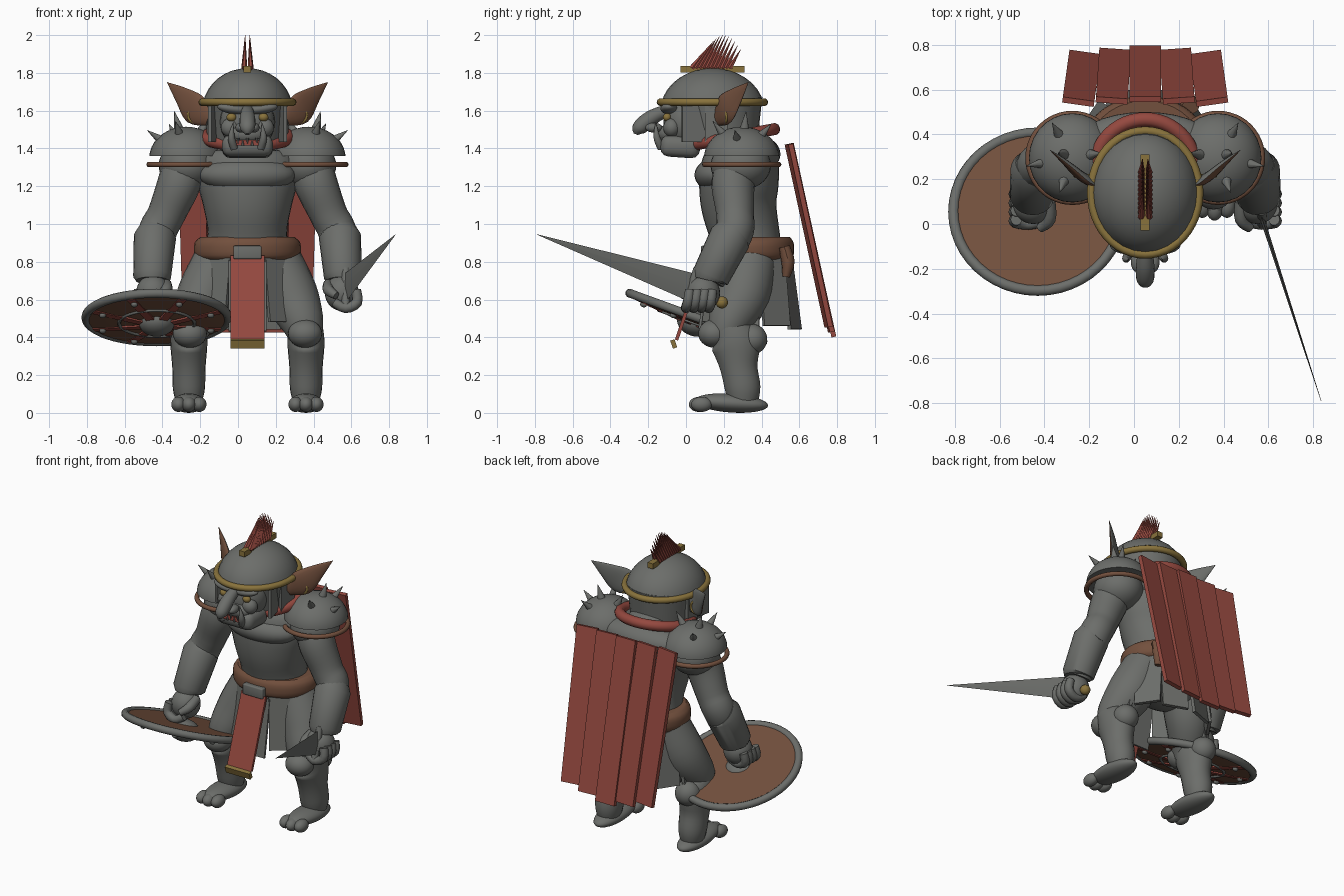
import bpy, bmesh, math
from math import radians, sin, cos, pi
from mathutils import Vector, Matrix, Euler

cube = bpy.data.objects.get("Cube")
if cube:
    bpy.data.objects.remove(cube)

BODY = Matrix.Translation((0.05, 0, 0))     # the body stands slightly off centre


def material(name, rgb):
    m = bpy.data.materials.new(name)
    m.use_nodes = True
    m.diffuse_color = (*rgb, 1)
    m.node_tree.nodes["Principled BSDF"].inputs["Base Color"].default_value = (*rgb, 1)
    return m


GRAY = material("stone gray", (0.15, 0.155, 0.145))
RED = material("cloth red", (0.30, 0.066, 0.05))
BROWN = material("leather brown", (0.17, 0.08, 0.047))
GOLD = material("dull gold", (0.25, 0.17, 0.045))


def finish(name, bm, mat, xf=BODY):
    bmesh.ops.recalc_face_normals(bm, faces=bm.faces)
    me = bpy.data.meshes.new(name)
    bm.to_mesh(me)
    bm.free()
    me.materials.append(mat)
    me.transform(xf)
    me.shade_smooth()
    me.set_sharp_from_angle(angle=radians(38))
    ob = bpy.data.objects.new(name, me)
    bpy.context.collection.objects.link(ob)
    return ob


def place(loc, scale, rot):
    return Matrix.LocRotScale(Vector(loc), Euler([radians(a) for a in rot]), Vector(scale))


def box(name, loc, size, mat, rot=(0, 0, 0), bevel=0, xf=BODY):
    bm = bmesh.new()
    bmesh.ops.create_cube(bm, size=1, matrix=place(loc, size, rot))
    if bevel:
        bmesh.ops.bevel(bm, geom=bm.edges, offset=bevel, segments=3, profile=0.5, affect='EDGES')
    return finish(name, bm, mat, xf)


def ball(name, loc, radii, mat, rot=(0, 0, 0), cut=None, xf=BODY):
    bm = bmesh.new()
    bmesh.ops.create_uvsphere(bm, u_segments=28, v_segments=18, radius=1, matrix=place(loc, radii, rot))
    if cut is not None:                      # keep only the dome above this height
        bmesh.ops.bisect_plane(bm, geom=bm.verts[:] + bm.edges[:] + bm.faces[:],
                               plane_co=(0, 0, cut), plane_no=(0, 0, 1), clear_inner=True)
        bmesh.ops.holes_fill(bm, edges=[e for e in bm.edges if e.is_boundary])
    return finish(name, bm, mat, xf)


def bridge(bm, rings, closed=False):
    n = len(rings[0])
    for a, b in zip(rings, rings[1:] + (rings[:1] if closed else [])):
        for i in range(n):
            bm.faces.new((a[i], a[(i + 1) % n], b[(i + 1) % n], b[i]))


def ring(name, loc, rx, ry, thick, mat, rot=(0, 0, 0), xf=BODY):
    bm = bmesh.new()
    m = place(loc, (1, 1, 1), rot)
    rings = []
    for i in range(48):
        a = 2 * pi * i / 48
        rings.append([bm.verts.new(m @ Vector(((rx + thick * cos(b)) * cos(a), (ry + thick * cos(b)) * sin(a),
                                               thick * sin(b)))) for b in (2 * pi * j / 10 for j in range(10))])
    bridge(bm, rings, True)
    return finish(name, bm, mat, xf)


def curve_points(pts, k):
    out = []
    v = [Vector(p) for p in pts]
    for i in range(len(v) - 1):
        a, b, c, d = v[max(i - 1, 0)], v[i], v[i + 1], v[min(i + 2, len(v) - 1)]
        for j in range(k):
            t = j / k
            out.append((2 * b + (c - a) * t + (2 * a - 5 * b + 4 * c - d) * t ** 2
                        + (3 * b - a - 3 * c + d) * t ** 3) / 2)
    return out + [v[-1]]


def loft(name, pts, mat, sides=20, k=4, ref=None, xf=BODY):
    """Tube through points (x, y, z, radius[, second radius])."""
    path = curve_points([(*p, p[3]) if len(p) == 4 else p for p in pts], k)
    centre = [Vector(p[:3]) for p in path]
    whole = (centre[-1] - centre[0]).normalized()
    ref = ref or Vector((0, 0, 1) if abs(whole.z) < 0.8 else (0, 1, 0))
    bm = bmesh.new()
    rings = []
    for i, c in enumerate(centre):
        t = (centre[min(i + 1, len(path) - 1)] - centre[max(i - 1, 0)]).normalized()
        u = t.cross(ref).normalized()
        v = u.cross(t)
        ru, rv = max(path[i][3], 0.001), max(path[i][4], 0.001)
        rings.append([bm.verts.new(c + u * ru * cos(a) + v * rv * sin(a))
                      for a in (2 * pi * j / sides for j in range(sides))])
    bridge(bm, rings)
    bm.faces.new(rings[0])
    bm.faces.new(rings[-1])
    return finish(name, bm, mat, xf)


def cone(name, base, tip, r, mat, sides=10, xf=BODY):
    return loft(name, [(*base, r), (*tip, 0.001)], mat, sides, 1, xf=xf)


# Torso, belt and hips
loft("torso", [(0, .34, .78, .23, .18), (0, .31, .95, .21, .185), (0, .28, 1.1, .235, .2),
               (0, .28, 1.22, .265, .21), (0, .29, 1.34, .26, .2), (0, .29, 1.42, .17, .15),
               (0, .24, 1.5, .12, .12)], GRAY, 32)
ball("chest", (0, .19, 1.26), (.255, .145, .1), GRAY)
ball("upper_back", (0, .37, 1.37), (.3, .13, .1), GRAY)
ball("hips", (0, .34, .74), (.24, .19, .15), GRAY)
loft("belt", [(0, .34, .81, .255, .21), (0, .34, .835, .28, .23), (0, .34, .9, .28, .23),
              (0, .34, .93, .25, .21)], BROWN, 36, 3)
box("belt_buckle", (0, .1, .85), (.15, .04, .07), GRAY, bevel=.008)
loft("belt_pouch", [(.2, .52, .88, .04, .03), (.2, .54, .8, .045, .035), (.2, .53, .72, .025, .02)], BROWN, 12)

# Hanging cloth at the front
box("loincloth", (0, .02, .61), (.18, .018, .47), RED, (-19 + 38, 0, 0)).data.transform(Matrix.Identity(4))
box("loincloth_hem", (0, -.065, .365), (.182, .024, .045), GOLD, (19, 0, 0)).name = "loincloth_hem"
for ob in (bpy.data.objects["loincloth"], bpy.data.objects["loincloth_hem"]):
    # lean the bottom forward
    ob.data.transform(Matrix.Translation((0, .02, .6)) @ Matrix.Rotation(radians(-38), 4, 'X')
                      @ Matrix.Translation((0, -.02, -.6))) if ob.name == "loincloth" else None
box("loincloth_lining", (0, .1, .62), (.2, .015, .38), GRAY, (-9, 0, 0))

# Cape of overlapping boards
for i in range(-2, 3):
    box(f"cape_board_{i + 3}", (.142 * i, .67 - .01 * abs(i), .915 + .012 * abs(i)),
        (.142, .026, 1.05 - .03 * abs(i)), RED, (12.4, 0, 4 * i))
ring("collar", (0, .25, 1.46), .22, .22, .033, RED, (11, 0, 0))

# Helmet with crest
ball("helmet", (0, .14, 1.6), (.24, .275, .225), GRAY, cut=1.64)
ring("helmet_band", (0, .14, 1.645), .24, .275, .02, GOLD)
loft("helmet_neck_guard", [(0, .19, 1.43, .19, .19), (0, .17, 1.65, .215, .235)], GRAY, 32, 1)
box("crest_bar", (0, .14, 1.82), (.04, .34, .035), GOLD)
for side in (-1, 1):
    for i in range(11):
        u = i / 10
        cone("crest_spike", (side * .017, .03 + .2 * u, 1.825),
             (side * .012, .13 + .16 * u, 1.91 + .09 * sin(pi * (.15 + .8 * u))), .016, RED, 6)

# Face
ball("face", (0, .01, 1.54), (.145, .13, .15), GRAY)
box("jaw", (0, -.03, 1.41), (.27, .21, .115), GRAY, (-4, 0, 0), .045)
ball("muzzle", (0, -.07, 1.475), (.11, .08, .06), GRAY)
loft("nose", [(0, -.07, 1.61, .03), (0, -.14, 1.585, .036), (0, -.2, 1.55, .042),
              (0, -.25, 1.505, .038), (0, -.265, 1.475, .012)], GRAY, 16)
box("mouth", (0, -.135, 1.43), (.13, .02, .03), RED)
for i in range(-2, 3):
    cone("tooth", (.025 * i, -.147, 1.455 - .04 * (i % 2)), (.025 * i, -.15, 1.425 + .02 * (i % 2)), .009, GRAY, 6)

# Shield frame: outer face points down and forward
SHIELD = Matrix.Translation((-.43, .055, .505)) @ Matrix.Rotation(radians(-20), 4, 'X')
loft("shield_board", [(0, 0, -.03, .25), (0, 0, -.015, .375), (0, 0, .012, .375)], BROWN, 48, 1, xf=SHIELD)
ring("shield_rim", (0, 0, 0), .375, .375, .024, GRAY, xf=SHIELD)
ring("shield_inner_band", (0, 0, -.032), .2, .2, .009, GRAY, xf=SHIELD)
ball("shield_boss", (0, 0, -.03), (.095, .095, .07), GRAY, xf=SHIELD)
for i in range(8):
    a = 2 * pi * (i + .5) / 8
    box("shield_strap", (.225 * cos(a), .225 * sin(a), -.03), (.27, .045, .009), RED, (0, -5, math.degrees(a)), xf=SHIELD)
    ball("shield_rivet", (.31 * cos(a), .31 * sin(a), -.032), (.018, .018, .014), GRAY, xf=SHIELD)

# Sword in the left hand
start, tip = Vector((.52, .03, .665)), Vector((.785, -.79, .945))
aim = (tip - start).normalized()
loft("sword_blade", [(*start, .01, .075), (*tip, .001, .001)], GRAY, 4, 1)
loft("sword_guard", [(*(start + Vector((0, 0, s * .1)) + Vector((0, s * .03, 0))), .022) for s in (-1, 1)], GRAY, 10, 1)
loft("sword_grip", [(*start, .022), (.5, .18, .59, .022)], BROWN, 12, 1)
ball("sword_pommel", (.5, .19, .585), (.032, .032, .032), GOLD)

# Mirrored parts
for s, side in ((-1, "right_"), (1, "left_")):
    ball(side + "eye", (s * .085, -.1, 1.565), (.026, .022, .022), GOLD)
    ball(side + "brow", (s * .075, -.09, 1.61), (.085, .045, .028), GRAY, (0, s * -8, 0))
    ball(side + "cheek", (s * .09, -.075, 1.51), (.05, .045, .05), GRAY)
    ball(side + "nostril", (s * .036, -.17, 1.51), (.028, .045, .026), GRAY)
    loft(side + "tusk", [(s * .07, -.13, 1.4, .02), (s * .085, -.155, 1.46, .018), (s * .075, -.16, 1.54, .001)], GRAY, 10)
    box(side + "cheek_guard", (s * .185, .04, 1.53), (.02, .125, .19), GRAY, (0, 0, s * 14))
    box(side + "ear_guard", (s * .2, .16, 1.53), (.02, .12, .19), GRAY, (0, 0, s * -6))

    # Ear: leather-coloured hollow on the side facing forward and outward
    facing = Vector((s * .6, -.8, 0))
    ear = loft(side + "ear", [(s * .2, .17, 1.56, .045, .02), (s * .28, .21, 1.61, .085, .022),
                              (s * .35, .27, 1.68, .05, .014), (s * .425, .33, 1.75, .001, .001)], GRAY, 16, 4, facing)
    ear.data.materials.append(BROWN)
    for f in ear.data.polygons:
        f.material_index = int(f.normal.dot(facing) > .25)
    ring(side + "earring", (s * .275, .215, 1.575), .038, .038, .008, GOLD, (90, 0, 0))

    # Shoulder armour
    ball(side + "shoulder", (s * .32, .29, 1.31), (.15, .16, .13), GRAY)
    ball(side + "shoulder_pad", (s * .325, .295, 1.35), (.195, .2, .165), GRAY, cut=1.36)
    ring(side + "shoulder_ring", (s * .325, .295, 1.315), .195, .195, .015, BROWN)
    for a, lift in ((-70, 50), (-10, 35), (60, 45), (20, 75), (170, 60)):
        d = Vector((s * cos(radians(a)) * cos(radians(lift)), sin(radians(a)) * cos(radians(lift)), sin(radians(lift))))
        hub = Vector((s * .325, .295, 1.35))
        cone(side + "shoulder_spike", hub + d * .155, hub + d * .255, .027, GRAY)

    # Arm, bracer and fist
    loft(side + "arm", [(s * .33, .29, 1.34, .11), (s * .36, .25, 1.22, .115), (s * .43, .26, 1.05, .1),
                        (s * .48, .25, .94, .1), (s * .5, .13, .7, .075)], GRAY, 20, 5)
    loft(side + "bracer", [(s * .482, .255, .95, .1), (s * .49, .235, .93, .112), (s * .505, .13, .72, .1),
                           (s * .505, .125, .7, .085)], GRAY, 24, 1)
    ball(side + "hand", (s * .5, .09, .635), (.09, .09, .095), GRAY)
    for i in range(4):
        y = .02 + .04 * i
        loft(side + "finger", [(s * .575, y, .65, .026), (s * .58, y - .01, .585, .028), (s * .52, y - .02, .555, .027),
                               (s * .46, y - .01, .585, .024)], GRAY, 10, 3, Vector((0, 1, 0)))
    loft(side + "thumb", [(s * .43, .1, .68, .03), (s * .43, .02, .65, .03), (s * .47, -.02, .62, .02)], GRAY, 10)

    # Leg and foot
    loft(side + "thigh", [(s * .15, .34, .8, .14), (s * .23, .3, .62, .145), (s * .29, .23, .48, .115),
                          (s * .31, .2, .38, .08)], GRAY, 22)
    ball(side + "knee", (s * .305, .15, .42), (.09, .085, .075), GRAY)
    loft(side + "shin", [(s * .31, .21, .45, .09), (s * .31, .26, .37, .098, .13), (s * .31, .28, .24, .088, .1),
                         (s * .31, .3, .13, .085, .095), (s * .31, .3, .06, .07, .08)], GRAY, 22)
    ball(side + "calf", (s * .31, .35, .39), (.08, .08, .08), GRAY)
    ball(side + "foot", (s * .31, .24, .052), (.085, .195, .05), GRAY, (-4, 0, 0))
    for i in range(-1, 2):
        ball(side + "toe", (s * .31 + .055 * i, .07 + .012 * abs(i), .045), (.038, .055, .04), GRAY)

    # Skirt plates around the belt
    for a, drop in ((-52, .34), (-8, .38), (34, .36), (70, .38)):
        x, y = s * cos(radians(a)), sin(radians(a))
        box(side + "skirt_plate", (x * .27, .34 + y * .225, .82 - drop / 2), (.165, .02, drop), GRAY,
            (8, 0, math.degrees(math.atan2(y, x)) - 90))
